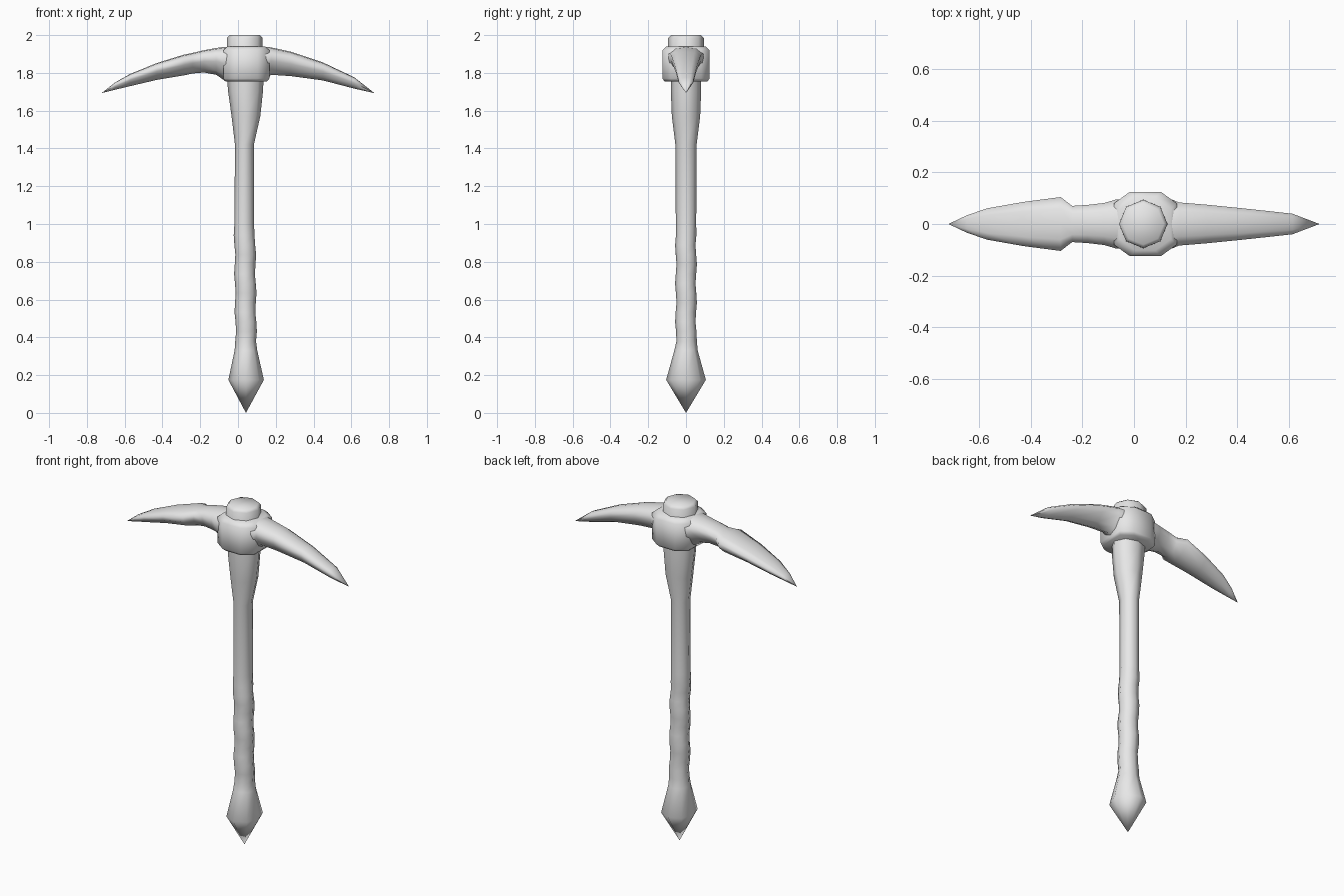
import bpy, bmesh, math
from mathutils import Vector

cube = bpy.data.objects.get("Cube")
if cube:
    bpy.data.objects.remove(cube, do_unlink=True)

grey = bpy.data.materials.new("plain grey")
grey.use_nodes = True
grey.diffuse_color = (0.8, 0.8, 0.8, 1)
grey.node_tree.nodes["Principled BSDF"].inputs["Base Color"].default_value = (0.8, 0.8, 0.8, 1)


def loft(name, rings, angle):
    """Skin a list of closed rings, capping both ends."""
    bm = bmesh.new()
    loops = [[bm.verts.new(p) for p in ring] for ring in rings]
    n = len(loops[0])
    for a, b in zip(loops, loops[1:]):
        for i in range(n):
            j = (i + 1) % n
            bm.faces.new((a[i], a[j], b[j], b[i]))
    bm.faces.new(loops[0])
    bm.faces.new(loops[-1])
    bmesh.ops.remove_doubles(bm, verts=bm.verts, dist=0.0005)
    bmesh.ops.recalc_face_normals(bm, faces=bm.faces)
    mesh = bpy.data.meshes.new(name)
    bm.to_mesh(mesh)
    bm.free()
    mesh.materials.append(grey)
    obj = bpy.data.objects.new(name, mesh)
    bpy.context.collection.objects.link(obj)
    bpy.ops.object.select_all(action="DESELECT")
    obj.select_set(True)
    bpy.context.view_layer.objects.active = obj
    bpy.ops.object.shade_smooth_by_angle(angle=math.radians(angle))
    return obj


def octagon(z, cx, rx, ry, twist=0.0):
    """Eight-sided ring, with an optional spiral swelling."""
    ring = []
    for i in range(8):
        a = i * math.pi / 4
        s = 1 + twist * math.sin(a + z * 32)
        ring.append(Vector((cx + rx * s * math.cos(a), ry * s * math.sin(a), z)))
    return ring


# Handle with pointed pommel, wrapped grip and flared neck: z, centre x, half widths
lower = [(0, 0.042, 0, 0), (0.175, 0.043, 0.094, 0.105), (0.33, 0.042, 0.06, 0.062)]
upper = [(1.0, 0.033, 0.052, 0.054), (1.42, 0.034, 0.05, 0.056),
         (1.57, 0.042, 0.076, 0.075), (1.7, 0.04, 0.092, 0.08), (1.8, 0.038, 0.099, 0.08)]
rings = [octagon(*s) for s in lower]
for k in range(12):
    t = k / 11
    rings.append(octagon(0.38 + 0.56 * t, 0.042 - 0.006 * t, 0.055, 0.054, 0.07))
rings += [octagon(*s) for s in upper]
loft("handle", rings, 80)

# Handle end showing above the head
loft("handle_top", [octagon(z, 0.036, r, r) for z, r in
                    ((1.85, 0.095), (1.985, 0.094), (2.0, 0.08))], 50)


# Collar around the handle: chamfered rectangle in plan
def collar_ring(z, inset):
    x, y, c = 0.122 - inset, 0.125 - inset, 0.062
    pts = ((x, y - 0.045), (x - c, y), (c - x, y), (-x, y - 0.045))
    pts += tuple((px, -py) for px, py in reversed(pts))
    return [Vector((0.044 + px, py, z)) for px, py in pts]


loft("head_collar", [collar_ring(*s) for s in
                     ((1.755, 0.012), (1.77, 0), (1.92, 0), (1.94, 0.022))], 60)

# Pick arms: x, bottom z, top z, half width
SECTION = ((0, 1), (0.55, 0.96), (0.95, 0.78), (0.9, 0.5), (0.5, 0.15), (0, 0),
           (-0.5, 0.15), (-0.9, 0.5), (-0.95, 0.78), (-0.55, 0.96))


def arm(name, stations):
    loft(name, [[Vector((x, w * u, lo + (hi - lo) * v)) for u, v in SECTION]
                for x, lo, hi, w in stations], 80)


arm("left_pick_arm", [
    (0.06, 1.758, 1.938, 0.1), (0.148, 1.758, 1.938, 0.1), (0.175, 1.79, 1.935, 0.088),
    (0.28, 1.783, 1.912, 0.079), (0.45, 1.76, 1.855, 0.061),
    (0.615, 1.717, 1.777, 0.042), (0.72, 1.693, 1.695, 0)])
arm("right_pick_arm", [
    (0.03, 1.758, 1.938, 0.1), (-0.07, 1.758, 1.938, 0.1), (-0.115, 1.79, 1.932, 0.086),
    (-0.18, 1.802, 1.92, 0.078), (-0.24, 1.797, 1.906, 0.074), (-0.285, 1.787, 1.897, 0.11),
    (-0.43, 1.763, 1.852, 0.09), (-0.57, 1.73, 1.795, 0.064),
    (-0.65, 1.711, 1.75, 0.035), (-0.72, 1.693, 1.695, 0)])
